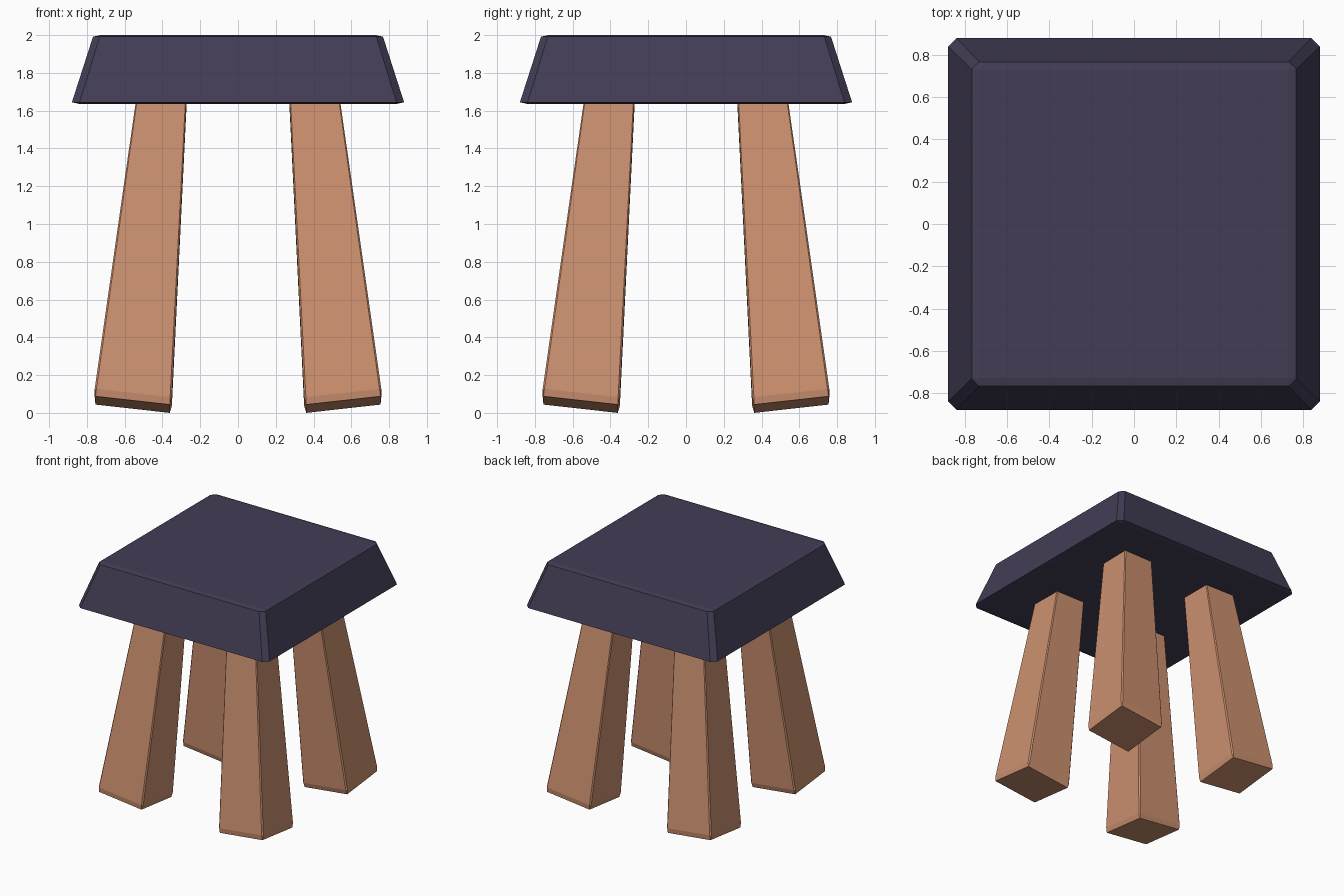
import bpy, bmesh

if "Cube" in bpy.data.objects:
    bpy.data.objects.remove(bpy.data.objects["Cube"])


def material(name, color):
    mat = bpy.data.materials.new(name)
    mat.diffuse_color = (*color, 1)
    mat.use_nodes = True
    mat.node_tree.nodes["Principled BSDF"].inputs["Base Color"].default_value = mat.diffuse_color
    return mat


def shaped_block(name, shape, mat, bevel=0.046):
    """Chamfered 2-unit cube whose points are moved by shape(u, v, w)."""
    bm = bmesh.new()
    bmesh.ops.create_cube(bm, size=2)
    bmesh.ops.bevel(bm, geom=bm.edges[:], offset=bevel, offset_type='OFFSET',
                    segments=1, affect='EDGES')
    for vert in bm.verts:
        vert.co = shape(*vert.co)
    bmesh.ops.recalc_face_normals(bm, faces=bm.faces[:])
    mesh = bpy.data.meshes.new(name)
    bm.to_mesh(mesh)
    bm.free()
    mesh.materials.append(mat)
    obj = bpy.data.objects.new(name, mesh)
    bpy.context.collection.objects.link(obj)
    return obj


def lerp(a, b, t):
    return a + (b - a) * t


def seat_shape(u, v, w):
    t = (w + 1) / 2
    half = lerp(0.882, 0.765, t)
    return u * half, v * half, lerp(1.636, 2.0, t)


def leg_shape(sx, sy):
    # u and v point outward; the end faces tilt with the splay of the leg
    def shape(u, v, w):
        t = (w + 1) / 2
        centre = lerp(0.558, 0.398, t)
        half = lerp(0.206, 0.129, t)
        tilt = lerp(0.023, 0.014, t) * (u + v)
        z = lerp(0.044, 1.72, t) + tilt
        return sx * (centre + u * half), sy * (centre + v * half), z
    return shape


wood = material("wood", (0.60, 0.28, 0.16))
cushion = material("dark_cushion", (0.055, 0.046, 0.09))

# Padded seat slab
shaped_block("seat", seat_shape, cushion)

# Four splayed, tapered legs
for side, sx in (("left", -1), ("right", 1)):
    for end, sy in (("front", -1), ("back", 1)):
        shaped_block(f"{end}_{side}_leg", leg_shape(sx, sy), wood)
